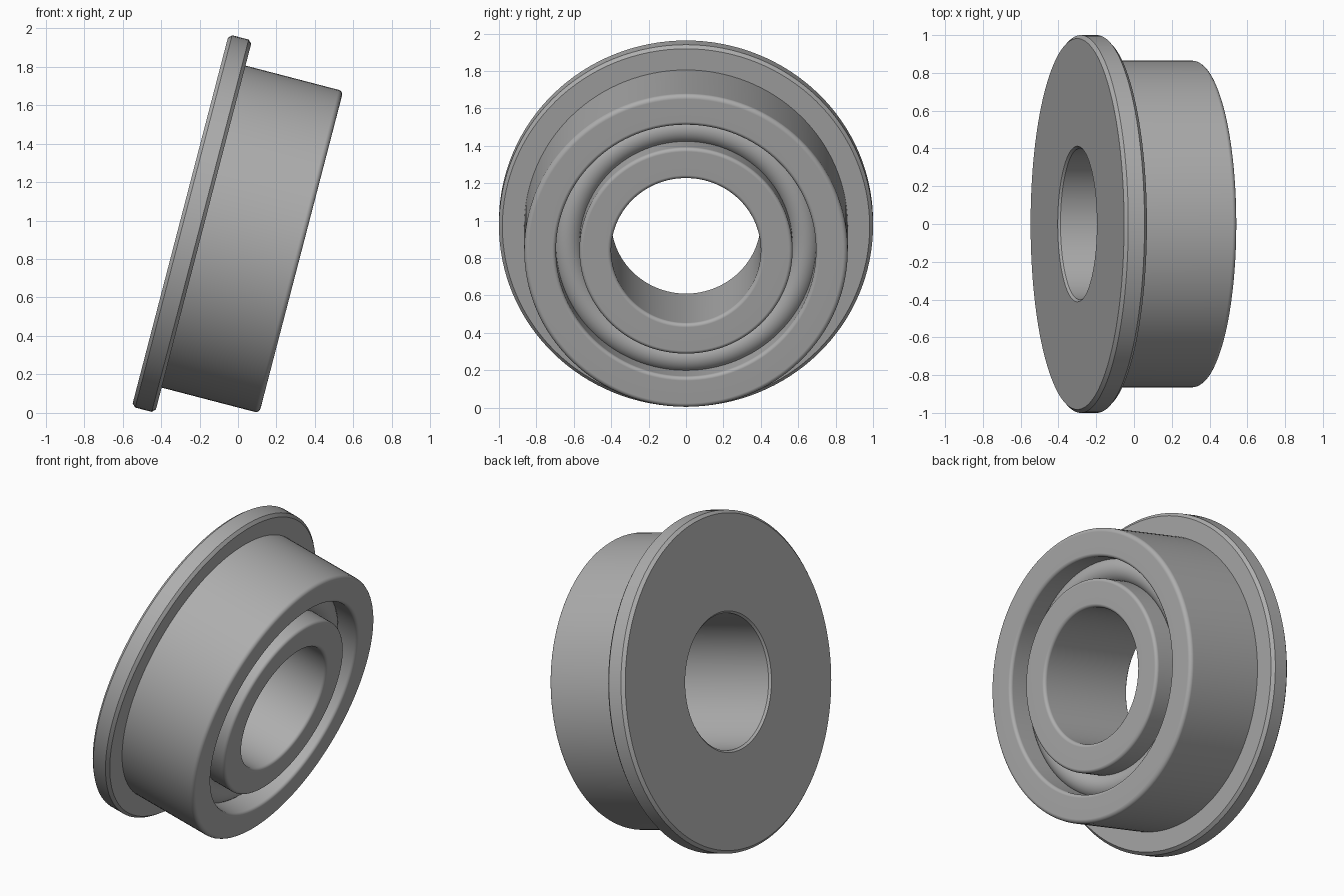
import bpy, bmesh
from math import radians, pi, cos, sin
from mathutils import Vector

cube = bpy.data.objects.get("Cube")
if cube:
    bpy.data.objects.remove(cube, do_unlink=True)

TILT = radians(14.6)
ORIGIN = (-0.30, 0, 1.0)
LENGTH = 0.65

metal = bpy.data.materials.new("grey metal")
metal.use_nodes = True
GREY = (0.42, 0.42, 0.42, 1)
metal.diffuse_color = GREY
metal.node_tree.nodes["Principled BSDF"].inputs["Base Color"].default_value = GREY


def soften(corners):
    """Round or chamfer each (axial, radius, size, segments) corner."""
    points = []
    for i, (a, r, size, segments) in enumerate(corners):
        here = Vector((a, r))
        if not size:
            points.append(here)
            continue
        before = Vector(corners[i - 1][:2])
        after = Vector(corners[(i + 1) % len(corners)][:2])
        to_before = (before - here).normalized() * size
        to_after = (after - here).normalized() * size
        for k in range(segments + 1):
            t = k / segments * pi / 2
            points.append(here + to_before * (1 - sin(t)) + to_after * (1 - cos(t)))
    return points


def lathe(name, points, steps=128):
    """Spin a closed profile around the tilted axis."""
    bm = bmesh.new()
    verts = [bm.verts.new((p.x, 0, p.y)) for p in points]
    edges = [bm.edges.new((v, verts[(i + 1) % len(verts)])) for i, v in enumerate(verts)]
    bmesh.ops.spin(bm, geom=verts + edges, cent=(0, 0, 0), axis=(1, 0, 0),
                   angle=2 * pi, steps=steps, use_merge=True)
    bmesh.ops.remove_doubles(bm, verts=bm.verts, dist=0.0001)
    bmesh.ops.recalc_face_normals(bm, faces=bm.faces)
    mesh = bpy.data.meshes.new(name)
    bm.to_mesh(mesh)
    bm.free()
    mesh.materials.append(metal)
    obj = bpy.data.objects.new(name, mesh)
    bpy.context.collection.objects.link(obj)
    obj.location = ORIGIN
    obj.rotation_euler = (0, TILT, 0)
    bpy.ops.object.select_all(action="DESELECT")
    obj.select_set(True)
    bpy.context.view_layer.objects.active = obj
    bpy.ops.object.shade_smooth_by_angle(angle=radians(30))
    weighted = obj.modifiers.new("flat face normals", "WEIGHTED_NORMAL")
    weighted.keep_sharp = True
    return obj


# Flanged body with bore and open groove on the narrow end
FLANGE = 0.125
FLOOR = LENGTH - 0.26
lathe("flanged_body", soften([
    (0, 0.40, 0.012, 1),
    (0, 1.0, 0.018, 1),
    (FLANGE, 1.0, 0.018, 1),
    (FLANGE, 0.865, 0, 0),
    (LENGTH, 0.865, 0.025, 5),
    (LENGTH, 0.695, 0.02, 5),
    (FLOOR, 0.695, 0, 0),
    (FLOOR, 0.57, 0, 0),
    (LENGTH, 0.57, 0.02, 5),
    (LENGTH, 0.40, 0.02, 5),
]))

# Rounded rolling ring seated in the groove
ring_centre = Vector((LENGTH - 0.20, 0.6325))
lathe("rolling_ring", [ring_centre + 0.085 * Vector((cos(t), sin(t)))
                       for t in (2 * pi * k / 32 for k in range(32))])
